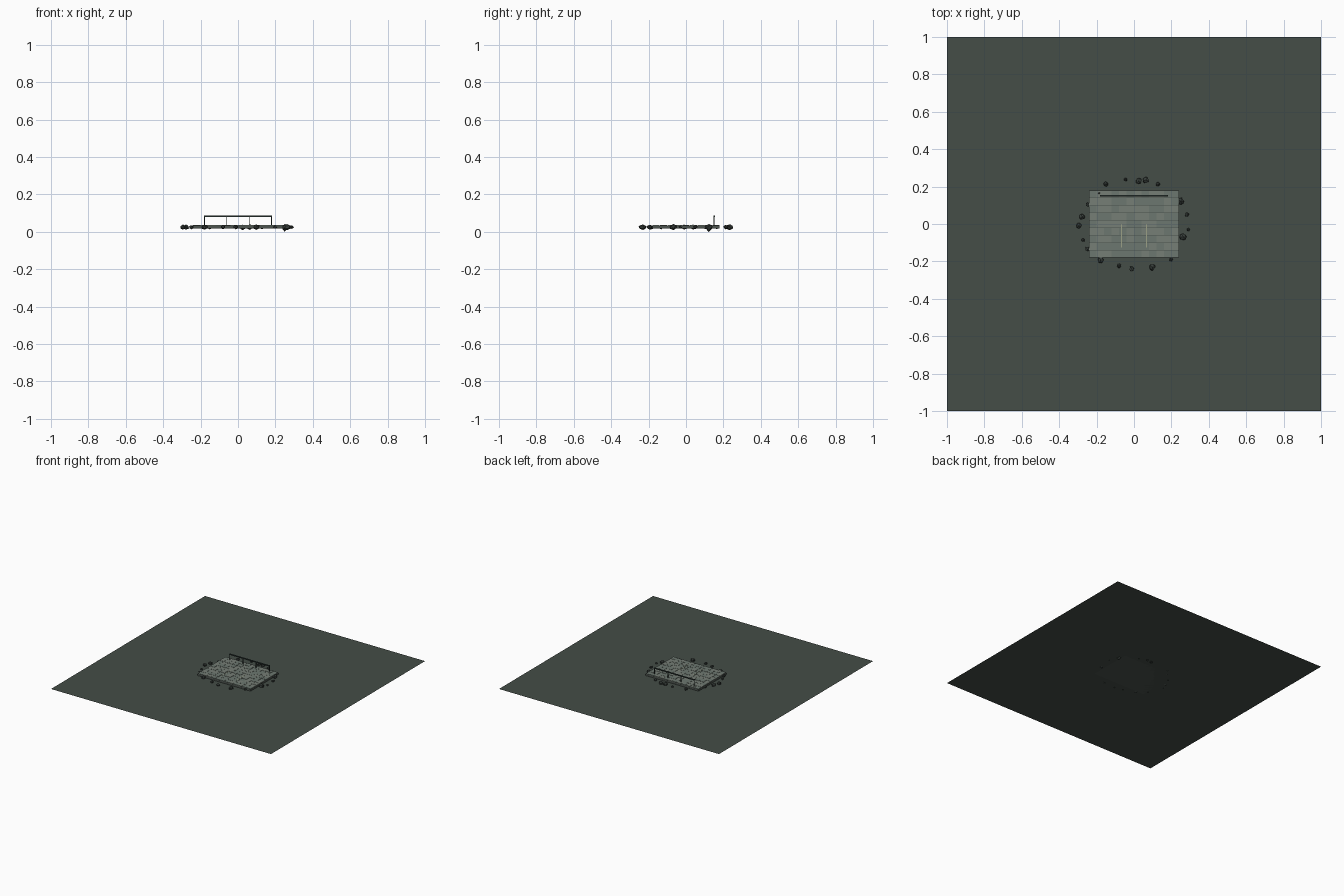
import bpy, bmesh, random
from mathutils import Matrix, Vector

if "Cube" in bpy.data.objects:
    bpy.data.objects.remove(bpy.data.objects["Cube"])

random.seed(4)
G = 0.017  # ground level


def mat(name, c):
    m = bpy.data.materials.new(name)
    m.diffuse_color = (*c, 1)
    m.use_nodes = True
    m.node_tree.nodes["Principled BSDF"].inputs["Base Color"].default_value = m.diffuse_color
    return m


ground_m = mat("ground_mat", (0.058, 0.075, 0.063))
slab_m = mat("slab_mat", (0.07, 0.085, 0.075))
paver_m = [mat("paver_a", (0.15, 0.185, 0.16)), mat("paver_b", (0.18, 0.21, 0.18))]
metal_m = mat("metal_mat", (0.03, 0.045, 0.04))
line_m = mat("line_mat", (0.33, 0.35, 0.24))
rock_m = mat("rock_mat", (0.04, 0.05, 0.045))


def finish(name, bm, *mats):
    me = bpy.data.meshes.new(name)
    bm.to_mesh(me)
    bm.free()
    for m in mats:
        me.materials.append(m)
    ob = bpy.data.objects.new(name, me)
    bpy.context.collection.objects.link(ob)
    return ob


def add_box(bm, c, s, idx=0):
    r = bmesh.ops.create_cube(bm, size=1, matrix=Matrix.Translation(c) @ Matrix.Diagonal((*s, 1)))
    for f in {f for v in r["verts"] for f in v.link_faces}:
        f.material_index = idx


# ground sheet
bm = bmesh.new()
bmesh.ops.create_grid(bm, x_segments=1, y_segments=1, size=1, matrix=Matrix.Translation((0, 0, G)))
finish("ground_sheet", bm, ground_m)

# platform base
bm = bmesh.new()
add_box(bm, (0, 0, G + 0.007), (0.48, 0.36, 0.014))
finish("platform_base", bm, slab_m)

# pavers, 12 x 9 with slightly uneven tops
bm = bmesh.new()
for i in range(12):
    for j in range(9):
        h = 0.005 + random.uniform(-0.0008, 0.0008)
        add_box(bm, (-0.22 + 0.04 * i, -0.16 + 0.04 * j, G + 0.0135 + h / 2),
                (0.0388, 0.0388, h), random.randint(0, 1))
finish("pavers", bm, *paver_m)

# painted guide lines
bm = bmesh.new()
for x in (-0.067, 0.067):
    add_box(bm, (x, -0.062, 0.0363), (0.004, 0.125, 0.0014))
finish("guide_lines", bm, line_m)

# rear railing
bm = bmesh.new()
add_box(bm, (0, 0.15, 0.083), (0.364, 0.008, 0.008))
for x in (-0.18, -0.06, 0.06, 0.18):
    add_box(bm, (x, 0.15, 0.058), (0.005, 0.005, 0.048))
finish("rear_railing", bm, metal_m)

# scattered rocks: x, y, radius
rocks = [(-.15, .213, .014), (-.045, .238, .01), (.025, .23, .018), (.063, .235, .018),
         (.128, .213, .012), (-.187, .165, .014), (-.247, .103, .012), (-.278, .038, .016),
         (-.295, -.01, .016), (-.272, -.085, .01), (-.25, -.133, .013), (-.178, -.192, .018),
         (-.08, -.223, .012), (-.012, -.24, .014), (.097, -.23, .018), (.198, -.19, .01),
         (.262, -.068, .02), (.29, -.03, .009), (.284, .05, .012), (.25, .122, .019)]
bm = bmesh.new()
for x, y, r in rocks:
    new = bmesh.ops.create_icosphere(bm, subdivisions=1, radius=1)["verts"]
    rot = Matrix.Rotation(random.uniform(0, 6.28), 3, 'Z')
    for v in new:
        p = rot @ (v.co * random.uniform(0.85, 1.12))
        z = max(0.0, 0.025 + p.z * r * 0.85)
        v.co = Vector((x + p.x * r, y + p.y * r * 1.05, z))
zmin = min(v.co.z for v in bm.verts)
for v in bm.verts:
    if v.co.z < zmin + 1e-5:
        v.co.z = 0.0
finish("rocks", bm, rock_m)
